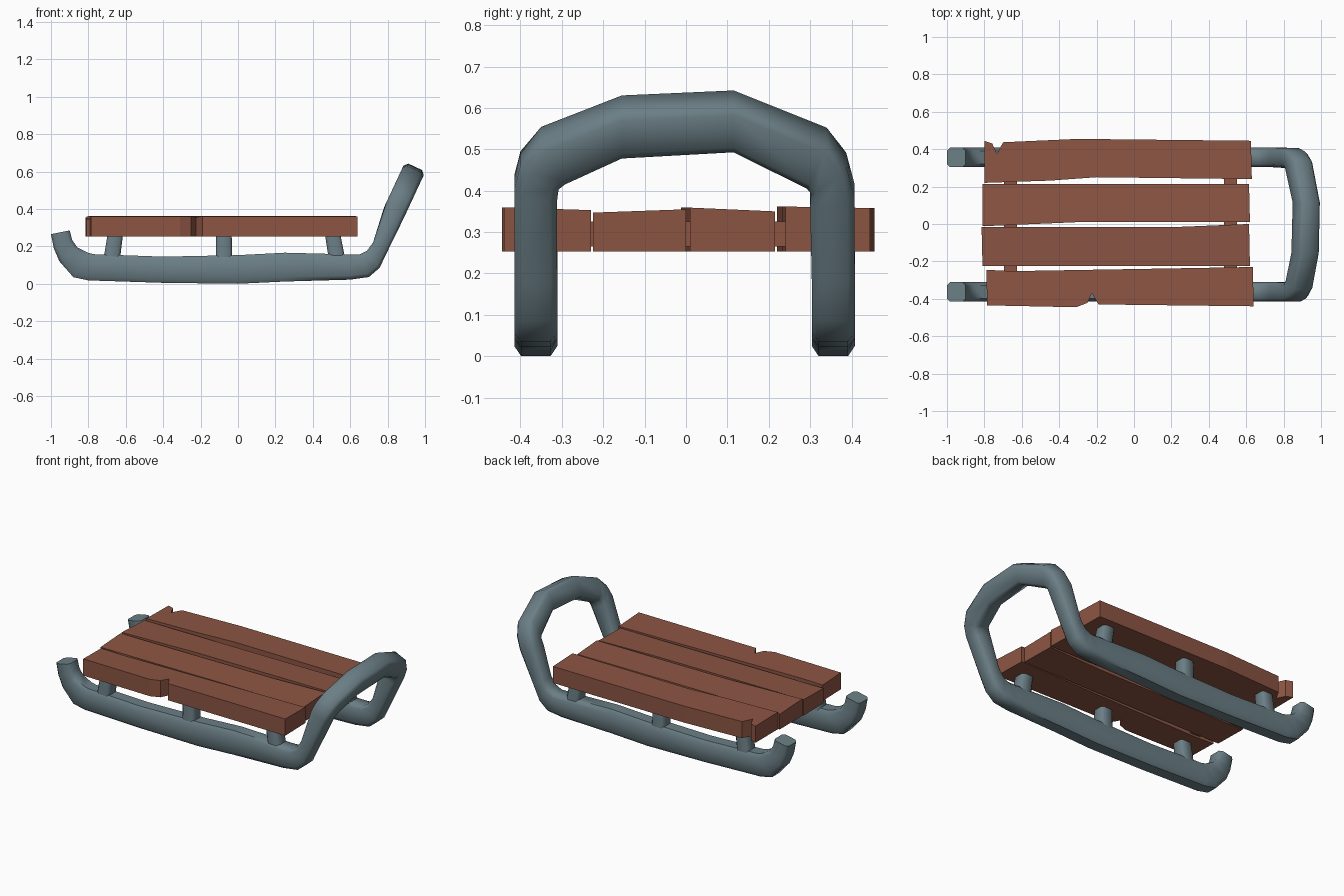
import bpy, bmesh
from mathutils import Vector as V

if "Cube" in bpy.data.objects:
    bpy.data.objects.remove(bpy.data.objects["Cube"])


def material(name, col):
    m = bpy.data.materials.new(name)
    m.diffuse_color = (*col, 1)
    m.use_nodes = True
    m.node_tree.nodes["Principled BSDF"].inputs["Base Color"].default_value = m.diffuse_color
    return m


GREY = material("blue grey metal", (0.147, 0.212, 0.238))
WOOD = material("brown wood", (0.262, 0.091, 0.056))


def make(name, bm, mat, smooth=None):
    bmesh.ops.recalc_face_normals(bm, faces=bm.faces)
    me = bpy.data.meshes.new(name)
    bm.to_mesh(me)
    bm.free()
    me.materials.append(mat)
    ob = bpy.data.objects.new(name, me)
    bpy.context.collection.objects.link(ob)
    if smooth:
        bpy.context.view_layer.objects.active = ob
        ob.select_set(True)
        bpy.ops.object.shade_smooth_by_angle(angle=smooth)
        ob.select_set(False)
    return ob


def loft(bm, rings):
    rows = [[bm.verts.new(p) for p in r] for r in rings]
    n = len(rows[0])
    for a, b in zip(rows, rows[1:]):
        for i in range(n):
            j = (i + 1) % n
            bm.faces.new((a[i], a[j], b[j], b[i]))
    bm.faces.new(rows[0])
    bm.faces.new(rows[-1])


K = 0.68
OCT = [(1, K), (K, 1), (-K, 1), (-1, K), (-1, -K), (-K, -1), (K, -1), (1, -K)]


def section(c, a, b):
    return [c + a * s + b * t for s, t in OCT]


# runner profile: underside (x, z) and upper side (x, z), from tip to handle leg
RUNNER = [(-1.0, .265, -.90, .285), (-.985, .19, -.887, .235), (-.955, .12, -.86, .195),
          (-.88, .035, -.80, .165), (-.80, .018, -.77, .158), (-.4, .005, -.4, .145),
          (0, 0, 0, .153), (.25, .012, .25, .166), (.60, .022, .60, .157),
          (.70, .036, .65, .157), (.757, .085, .69, .177), (.80, .175, .722, .22)]
# hand loop seen from the side: outer (y, z) and inner (y, z)
LOOP = [(-.415, .42, -.312, .39), (-.40, .478, -.308, .42), (-.35, .537, -.293, .432),
        (-.155, .613, -.155, .495), (.115, .625, .115, .51), (.34, .535, .292, .422),
        (.387, .475, .302, .41), (.407, .40, .30, .38)]


def runner_rings(y, side):
    out = []
    for ox, oz, ix, iz in RUNNER:
        o, i = V((ox, y, oz)), V((ix, y, iz))
        out.append(section((o + i) / 2, V((0, side * .052, 0)), (o - i) / 2))
    return out


def on_plane(y, z):
    return V((.75 + .465 * (z - .2), y, z))


depth = V((1, 0, -.465)).normalized() * .06
rings = runner_rings(-.363, -1)
for oy, oz, iy, iz in LOOP:
    o, i = on_plane(oy, oz), on_plane(iy, iz)
    rings.append(section((o + i) / 2, (o - i) / 2, depth))
rings += runner_rings(.356, 1)[::-1]
bm = bmesh.new()
loft(bm, rings)
make("runners_and_handle", bm, GREY, 0.9)

# support posts, outer ones leaning
for label, xb, xt in (("front", -.68, -.655), ("middle", -.075, -.075), ("rear", .535, .505)):
    for side, y in (("right", -.36), ("left", .355)):
        bm = bmesh.new()
        loft(bm, [section(V((x, y, z)), V((w, 0, 0)), V((0, w, 0)))
                  for x, z, w in ((xb, .10, .045), (xt, .27, .041))])
        make(f"{label}_{side}_post", bm, GREY, 0.9)

# seat planks: outline and top heights at the +y and -y edges
PLANKS = [
    ([(-.80, .445), (-.758, .43), (-.733, .375), (-.70, .437), (-.3, .455), (.625, .445),
      (.63, .24), (-.2, .25), (-.45, .232), (-.80, .22)], .358, .362),
    ([(-.81, .215), (.615, .215), (.62, .01), (-.3, .01), (-.81, -.012)], .35, .36),
    ([(-.815, -.017), (.25, -.015), (.615, 0), (.62, -.225), (-.81, -.225)], .355, .347),
    ([(-.79, -.245), (-.65, -.252), (.635, -.23), (.64, -.44), (-.19, -.43), (-.225, -.37),
      (-.25, -.422), (-.31, -.445), (-.785, -.435)], .353, .36)]
for n, (pts, zp, zm) in enumerate(PLANKS):
    ys = [p[1] for p in pts]
    hi, lo = max(ys), min(ys)
    bm = bmesh.new()
    loft(bm, [[V((x, y, .253)) for x, y in pts],
              [V((x, y, zm + (zp - zm) * (y - lo) / (hi - lo))) for x, y in pts]])
    make(f"seat_plank_{n + 1}", bm, WOOD)

# battens hidden between the planks
for name, x in (("front_batten", -.66), ("rear_batten", .515)):
    bm = bmesh.new()
    bmesh.ops.create_cube(bm, size=1)
    for v in bm.verts:
        v.co = V((x + v.co.x * .07, v.co.y * .6, .295 + v.co.z * .06))
    make(name, bm, WOOD)
